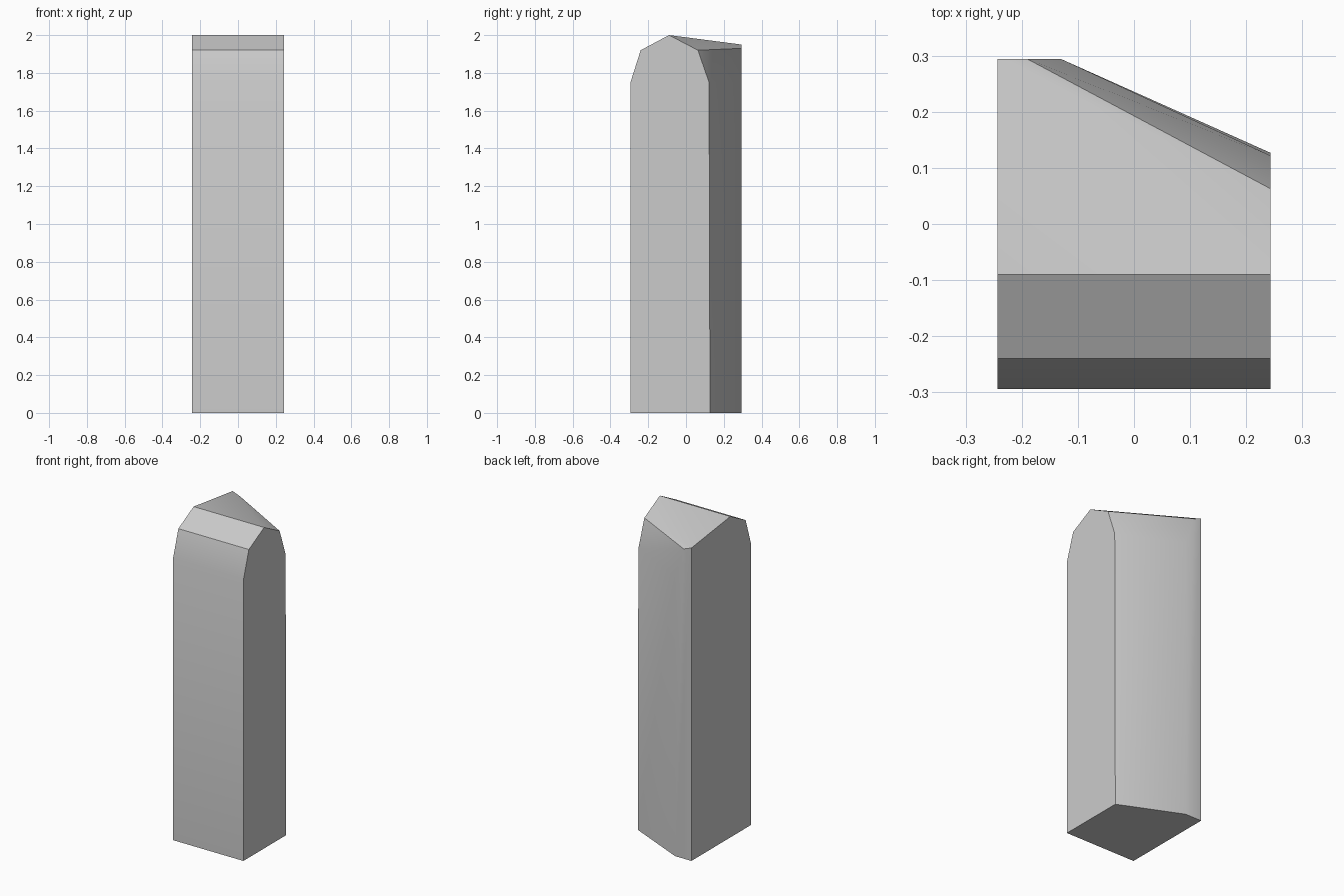
import bpy
import bmesh
import math

cube = bpy.data.objects.get("Cube")
if cube:
    bpy.data.objects.remove(cube, do_unlink=True)

HALF = 0.243      # half width
FRONT, BACK = -0.294, 0.294

# Plain grey material
stone = bpy.data.materials.new("stone_grey")
stone.use_nodes = True
grey = (0.6, 0.6, 0.6, 1.0)
stone.diffuse_color = grey
stone.node_tree.nodes["Principled BSDF"].inputs["Base Color"].default_value = grey

# Front bevel profile (y, z), shared by both flat sides
points = []
for x in (-HALF, HALF):
    for y, z in ((FRONT, 0), (FRONT, 1.75), (-0.24, 1.92), (-0.09, 2.0)):
        points.append((x, y, z))

# Short right-hand end of the slanted back wall
for y, z in ((0.127, 0), (0.122, 1.75), (0.063, 1.92)):
    points.append((HALF, y, z))

# Tall back corner and the narrow strip beside it
points += [(-HALF, BACK, 0), (-HALF, BACK, 1.95),
           (-0.13, BACK, 0), (-0.13, BACK, 1.75), (-0.19, BACK, 1.93)]

# Wrap the points in one faceted block
bm = bmesh.new()
for p in points:
    bm.verts.new(p)
bmesh.ops.convex_hull(bm, input=bm.verts[:])
bmesh.ops.dissolve_limit(bm, angle_limit=math.radians(0.5),
                         verts=bm.verts[:], edges=bm.edges[:])
bmesh.ops.recalc_face_normals(bm, faces=bm.faces[:])
mesh = bpy.data.meshes.new("bevelled_pillar")
bm.to_mesh(mesh)
bm.free()
mesh.materials.append(stone)

pillar = bpy.data.objects.new("bevelled_pillar", mesh)
bpy.context.collection.objects.link(pillar)

# Soft shading across shallow bends, crisp elsewhere
bpy.ops.object.select_all(action="DESELECT")
pillar.select_set(True)
bpy.context.view_layer.objects.active = pillar
bpy.ops.object.shade_smooth_by_angle(angle=math.radians(30))
